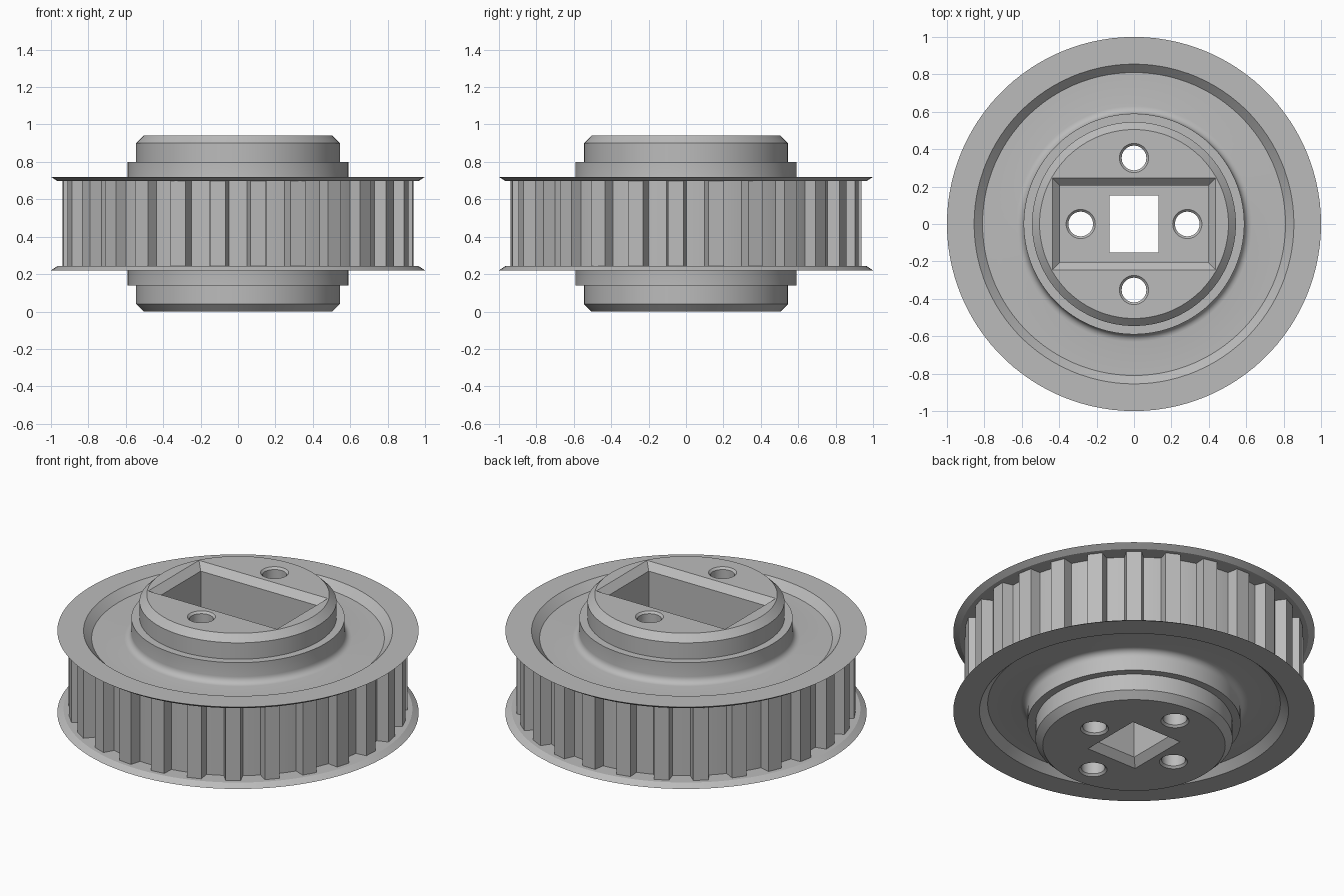
import bpy, bmesh
from math import sin, cos, pi, radians

cube = bpy.data.objects.get("Cube")
if cube:
    bpy.data.objects.remove(cube, do_unlink=True)

grey = bpy.data.materials.new("machined grey")
grey.use_nodes = True
GREY = (0.5, 0.5, 0.5, 1)
grey.diffuse_color = GREY
grey.node_tree.nodes["Principled BSDF"].inputs["Base Color"].default_value = GREY

HEIGHT = 0.94
POCKET_FLOOR = 0.40


def circle(r, z, cx=0, cy=0, n=108):
    return [(cx + r * cos(2 * pi * i / n), cy + r * sin(2 * pi * i / n), z) for i in range(n)]


def rect(a, b, z):
    return [(-a, -b, z), (a, -b, z), (a, b, z), (-a, b, z)]


def add_loft(bm, rings):
    """Closed solid through a stack of equal-sized point rings."""
    vs = [[bm.verts.new(p) for p in ring] for ring in rings]
    n = len(vs[0])
    for lo, hi in zip(vs, vs[1:]):
        for i in range(n):
            j = (i + 1) % n
            bm.faces.new((lo[i], lo[j], hi[j], hi[i]))
    bm.faces.new(vs[0][::-1])
    bm.faces.new(vs[-1])


def finish(name, bm):
    bmesh.ops.recalc_face_normals(bm, faces=bm.faces)
    mesh = bpy.data.meshes.new(name)
    bm.to_mesh(mesh)
    bm.free()
    mesh.materials.append(grey)
    obj = bpy.data.objects.new(name, mesh)
    bpy.context.collection.objects.link(obj)
    return obj


def loft(name, rings):
    bm = bmesh.new()
    add_loft(bm, rings)
    return finish(name, bm)


def activate(obj):
    bpy.ops.object.select_all(action='DESELECT')
    obj.select_set(True)
    bpy.context.view_layer.objects.active = obj


# Turned body: upper half profile, mirrored about mid height
FILLET, FLOOR, RING = 0.04, 0.675, 0.59
upper = [(0.875, 0.697), (0.965, 0.697), (1.0, 0.72), (0.855, 0.72), (0.81, FLOOR)]
for k in range(6):
    a = radians(18 * k)
    upper.append((RING + FILLET * (1 - sin(a)), FLOOR + FILLET * (1 - cos(a))))
upper += [(RING, 0.80), (0.545, 0.80), (0.545, 0.90), (0.505, HEIGHT)]
lower = [(r, HEIGHT - z) for r, z in reversed(upper)]
body = loft("pulley_body", [circle(r, z) for r, z in lower + upper])

# Cutters: chamfered pocket, square bore and four bolt holes
E, C = 0.02, 0.04
cutters = [
    loft("pocket_cutter", [rect(0.395, 0.205, POCKET_FLOOR), rect(0.395, 0.205, HEIGHT - C),
                           rect(0.395 + C + E, 0.205 + C + E, HEIGHT + E)]),
    loft("bore_cutter", [rect(0.13 + C + E, 0.153 + C + E, -E), rect(0.13, 0.153, C),
                         rect(0.13, 0.153, POCKET_FLOOR + C)]),
]
HOLE, RIM = 0.066, 0.012
for x, y, top in ((0.285, 0, POCKET_FLOOR), (-0.285, 0, POCKET_FLOOR),
                  (0, 0.353, HEIGHT), (0, -0.353, HEIGHT)):
    steps = ((HOLE + RIM + E, -E), (HOLE, RIM), (HOLE, top - RIM), (HOLE + RIM + E, top + E))
    cutters.append(loft("hole_cutter", [circle(r, z, x, y, 40) for r, z in steps]))

activate(body)
for cutter in cutters:
    cutter.hide_render = True
    mod = body.modifiers.new("cut", 'BOOLEAN')
    mod.operation = 'DIFFERENCE'
    mod.solver = 'EXACT'
    mod.object = cutter
    bpy.ops.object.modifier_apply(modifier=mod.name)
    bpy.data.objects.remove(cutter, do_unlink=True)
bpy.ops.object.shade_smooth_by_angle(angle=radians(30))

# Belt teeth: tapered blocks around the core, one pointing to the back
TEETH = 27
section = [(0.865, -0.054), (0.938, -0.042), (0.938, 0.042), (0.865, 0.054)]
bm = bmesh.new()
for k in range(TEETH):
    a = pi / 2 + 2 * pi * k / TEETH
    add_loft(bm, [[(r * cos(a) - t * sin(a), r * sin(a) + t * cos(a), z) for r, t in section]
                  for z in (0.238, HEIGHT - 0.238)])
teeth = finish("belt_teeth", bm)
